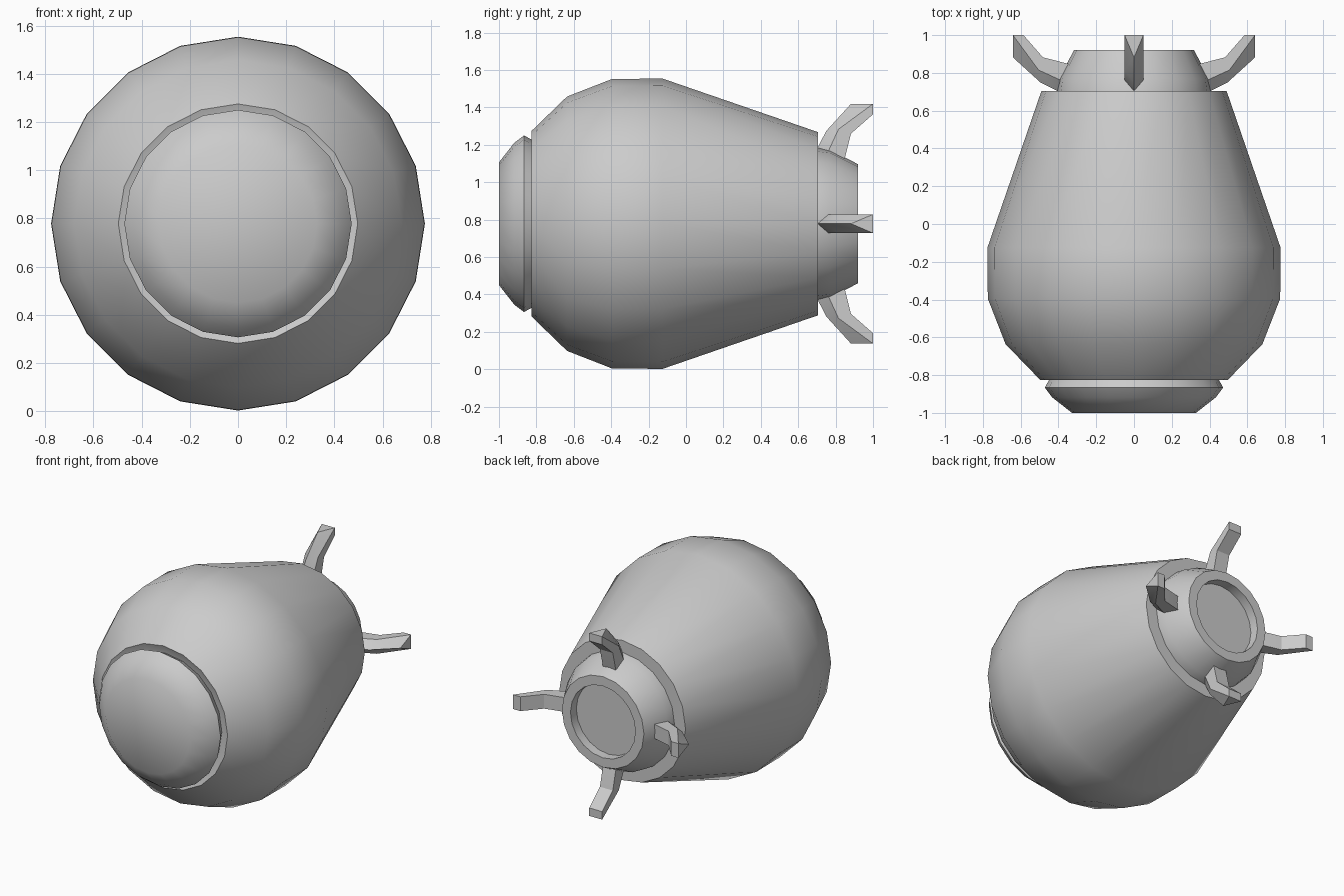
import bpy, bmesh, math
from mathutils import Matrix

if "Cube" in bpy.data.objects:
    bpy.data.objects.remove(bpy.data.objects["Cube"])

CZ = 0.778   # height of the long axis
SIDES = 20


def finish(bm, name, smooth_angle=None):
    bmesh.ops.recalc_face_normals(bm, faces=bm.faces)
    mesh = bpy.data.meshes.new(name)
    bm.to_mesh(mesh)
    bm.free()
    ob = bpy.data.objects.new(name, mesh)
    bpy.context.collection.objects.link(ob)
    ob.location.z = CZ
    if smooth_angle:
        bpy.ops.object.select_all(action='DESELECT')
        ob.select_set(True)
        bpy.context.view_layer.objects.active = ob
        bpy.ops.object.shade_smooth_by_angle(angle=math.radians(smooth_angle))
    return ob


def lathe(name, profile):
    """Spin (y, radius) points round the y axis and cap both ends."""
    bm = bmesh.new()
    rings = []
    for y, r in profile:
        rings.append([bm.verts.new((r * math.sin(2 * math.pi * i / SIDES), y,
                                    r * math.cos(2 * math.pi * i / SIDES)))
                      for i in range(SIDES)])
    for a, b in zip(rings, rings[1:]):
        for i in range(SIDES):
            j = (i + 1) % SIDES
            bm.faces.new((a[i], a[j], b[j], b[i]))
    bm.faces.new(rings[0])
    bm.faces.new(rings[-1])
    return finish(bm, name, 40)


# Main shell, with a chamfered front lip and flat rear shoulder
lathe("shell", [(-0.80, 0.43), (-0.825, 0.497), (-0.636, 0.68), (-0.395, 0.774),
                (-0.125, 0.776), (0.705, 0.49)])

# Nose cap, separated from the shell by a groove
lathe("nose_cap", [(-1.0, 0.328), (-0.918, 0.433), (-0.866, 0.472), (-0.79, 0.43)])

# Tail collar with recessed end
lathe("tail_collar", [(0.69, 0.408), (0.77, 0.397), (0.92, 0.318),
                      (0.92, 0.252), (0.855, 0.252)])

# Four bent fins: (y, radius) of the ridge, side and back edges per section
SECTIONS = [((0.68, 0.35), (0.74, 0.34), (0.83, 0.29)),
            ((0.705, 0.408), (0.765, 0.396), (0.85, 0.355)),
            ((0.749, 0.495), (0.815, 0.505), (0.882, 0.482)),
            ((0.882, 0.641), (1.0, 0.641), (1.0, 0.585))]
W = 0.05
for k, side in enumerate(("top", "right", "bottom", "left")):
    bm = bmesh.new()
    loops = []
    for ridge, edge, back in SECTIONS:
        pts = [(0, *ridge), (W, *edge), (W, *back), (-W, *back), (-W, *edge)]
        loops.append([bm.verts.new(p) for p in pts])
    for a, b in zip(loops, loops[1:]):
        for i in range(5):
            j = (i + 1) % 5
            bm.faces.new((a[i], a[j], b[j], b[i]))
    bm.faces.new(loops[0])
    # Tip: flat triangle on the outside, small quad at the rear
    t = loops[-1]
    bm.faces.new((t[0], t[1], t[4]))
    bm.faces.new((t[1], t[2], t[3], t[4]))
    bm.transform(Matrix.Rotation(k * math.pi / 2, 4, 'Y'))
    finish(bm, side + "_fin", 30)
